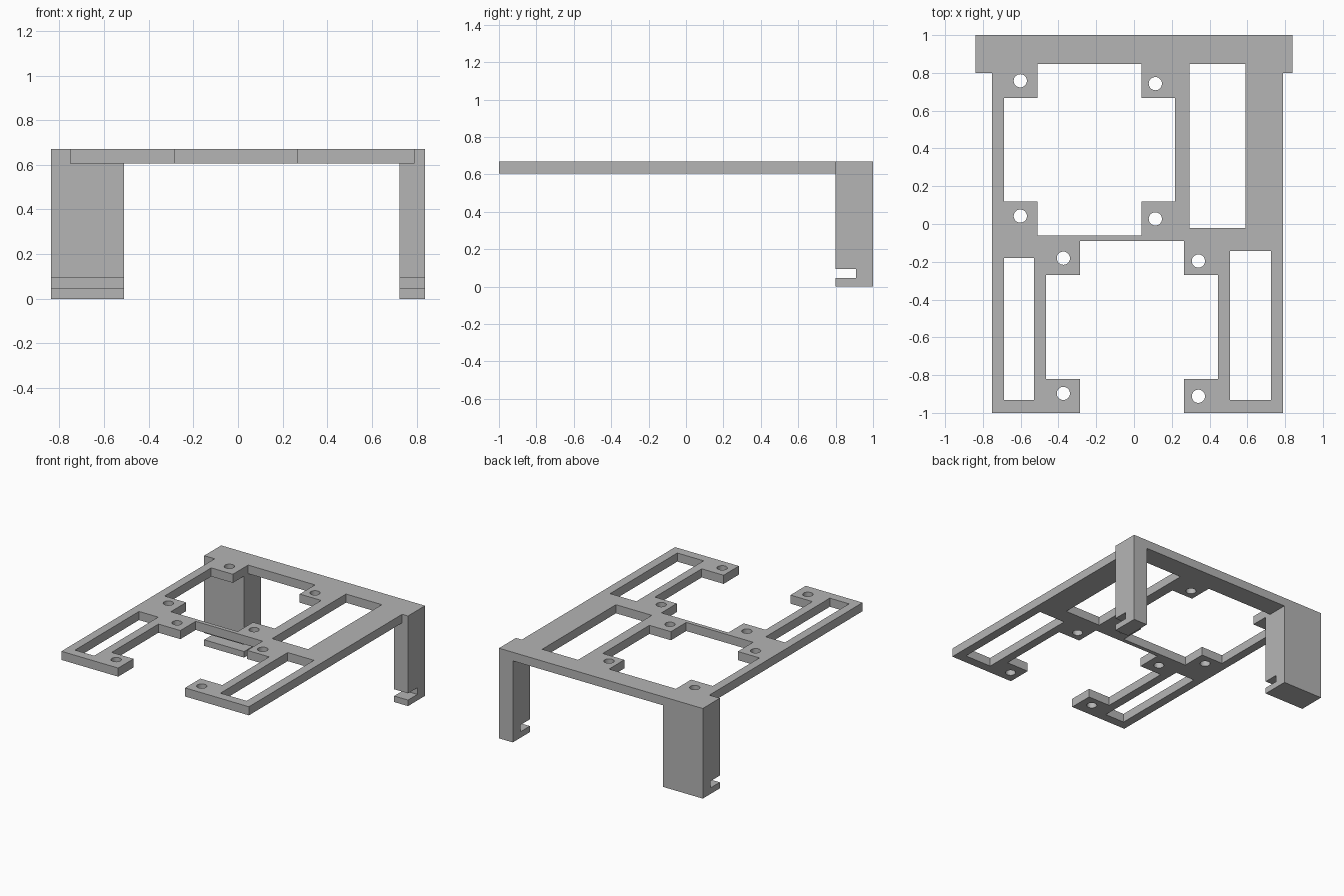
import bpy, bmesh, math
from mathutils import Matrix

cube = bpy.data.objects.get("Cube")
if cube:
    bpy.data.objects.remove(cube)

grey = bpy.data.materials.new("plain_grey")
grey.use_nodes = True
grey.diffuse_color = (0.46, 0.46, 0.46, 1)
grey.node_tree.nodes["Principled BSDF"].inputs["Base Color"].default_value = grey.diffuse_color


def rect(x0, x1, y0, y1):
    return [(x0, y0), (x1, y0), (x1, y1), (x0, y1)]


def circle(cx, cy, r, n=32):
    return [(cx + r * math.cos(math.tau * i / n), cy + r * math.sin(math.tau * i / n))
            for i in range(n)]


def prism(name, loops, low, high, turn=Matrix()):
    """Extrude a flat profile (first loop is the outline, the rest are holes)."""
    curve = bpy.data.curves.new(name + "_profile", "CURVE")
    curve.dimensions = "2D"
    curve.fill_mode = "BOTH"
    curve.extrude = (high - low) / 2
    for loop in loops:
        spline = curve.splines.new("POLY")
        spline.points.add(len(loop) - 1)
        for point, (x, y) in zip(spline.points, loop):
            point.co = (x, y, 0, 1)
        spline.use_cyclic_u = True
    helper = bpy.data.objects.new(name + "_helper", curve)
    bpy.context.collection.objects.link(helper)
    bpy.context.view_layer.update()
    graph = bpy.context.evaluated_depsgraph_get()
    mesh = bpy.data.meshes.new_from_object(helper.evaluated_get(graph))
    bpy.data.objects.remove(helper)
    bm = bmesh.new()
    bm.from_mesh(mesh)
    bmesh.ops.remove_doubles(bm, verts=bm.verts, dist=0.0001)
    bm.transform(turn @ Matrix.Translation((0, 0, (low + high) / 2)))
    bmesh.ops.recalc_face_normals(bm, faces=bm.faces)
    for face in bm.faces:
        face.smooth = False
    bm.to_mesh(mesh)
    bm.free()
    mesh.name = name
    mesh.materials.clear()
    mesh.materials.append(grey)
    obj = bpy.data.objects.new(name, mesh)
    bpy.context.collection.objects.link(obj)
    return obj


TOP, UNDER, HALF = 0.67, 0.606, 0.838

# Frame outline, with the front bay open towards -y
outline = [
    (-HALF, 1), (-HALF, 0.8), (-0.752, 0.8), (-0.752, -1), (-0.285, -1),
    (-0.285, -0.82), (-0.465, -0.82), (-0.465, -0.27), (-0.285, -0.27),
    (-0.285, -0.09), (0.265, -0.09), (0.265, -0.27), (0.445, -0.27),
    (0.445, -0.82), (0.265, -0.82), (0.265, -1), (0.79, -1), (0.79, 0.8),
    (HALF, 0.8), (HALF, 1)]

# Rear bay with a mounting tab in each corner
rear_bay = [
    (-0.51, 0.847), (-0.51, 0.668), (-0.688, 0.668), (-0.688, 0.12),
    (-0.51, 0.12), (-0.51, -0.06), (0.04, -0.06), (0.04, 0.12),
    (0.217, 0.12), (0.217, 0.668), (0.04, 0.668), (0.04, 0.847)]

windows = [rect(0.295, 0.59, -0.02, 0.847),
           rect(-0.688, -0.53, -0.932, -0.18),
           rect(0.508, 0.724, -0.932, -0.142)]

# Screw holes: two sets of four, on a common pitch
holes = []
for x, y in [(-0.602, 0.042), (-0.374, -0.897)]:
    for dx in (0, 0.715):
        for dy in (0, 0.716):
            holes.append(circle(x + dx, y + dy - (0.015 if dx else 0), 0.035))

prism("mounting_frame", [outline, rear_bay] + windows + holes, UNDER, TOP)

# Legs: side profile with a clip slot near the foot, swept along x
leg = [(0.8, 0), (1, 0), (1, UNDER), (0.8, UNDER),
       (0.8, 0.095), (0.91, 0.095), (0.91, 0.045), (0.8, 0.045)]
side_on = Matrix(((0, 0, 1, 0), (1, 0, 0, 0), (0, 1, 0, 0), (0, 0, 0, 1)))
prism("right_leg", [leg], -HALF, -0.51, side_on)
prism("left_leg", [leg], 0.724, HALF, side_on)
